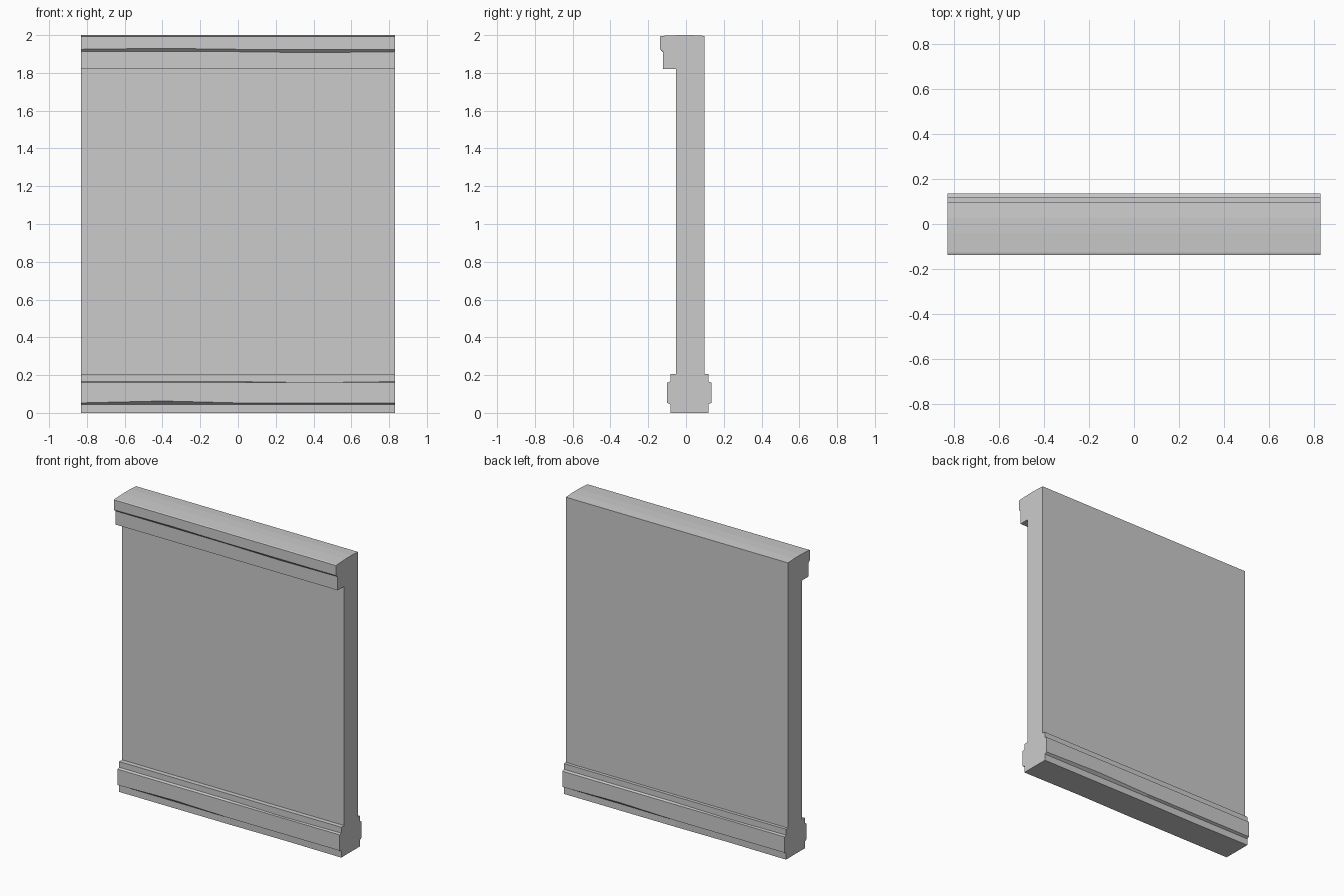
import bpy
import bmesh

cube = bpy.data.objects.get("Cube")
if cube:
    bpy.data.objects.remove(cube, do_unlink=True)

stone = bpy.data.materials.new("grey stone")
stone.use_nodes = True
stone.diffuse_color = (0.6, 0.6, 0.6, 1)
stone.node_tree.nodes["Principled BSDF"].inputs["Base Color"].default_value = (0.6, 0.6, 0.6, 1)

HALF = 0.83
STATIONS = (-HALF, -0.4, 0, 0.4, HALF)


def sweep(name, profile, chips=()):
    """Sweep a (y, z) profile along x; chips are (station, point, dy, dz)."""
    bm = bmesh.new()
    rings = []
    for s, x in enumerate(STATIONS):
        ring = [list(p) for p in profile]
        for station, point, dy, dz in chips:
            if station == s:
                ring[point][0] += dy
                ring[point][1] += dz
        rings.append([bm.verts.new((x, y, z)) for y, z in ring])
    n = len(profile)
    for a, b in zip(rings, rings[1:]):
        for i in range(n):
            j = (i + 1) % n
            bm.faces.new((a[i], a[j], b[j], b[i]))
    bm.faces.new(rings[0])
    bm.faces.new(rings[-1])
    bmesh.ops.recalc_face_normals(bm, faces=bm.faces)
    mesh = bpy.data.meshes.new(name)
    bm.to_mesh(mesh)
    bm.free()
    mesh.materials.append(stone)
    obj = bpy.data.objects.new(name, mesh)
    bpy.context.collection.objects.link(obj)
    return obj


# Whole wall section: stepped base, plain panel and overhanging cap
base_front = [(-0.083, 0), (-0.083, 0.045), (-0.1, 0.053), (-0.1, 0.16),
              (-0.083, 0.166), (-0.083, 0.205), (-0.052, 0.205)]
cap = [(-0.052, 1.82), (-0.121, 1.82), (-0.121, 1.912), (-0.137, 1.925),
       (-0.137, 1.993), (-0.128, 1.996), (-0.04, 2), (0.03, 2), (0.097, 1.996)]
# The rear of the base mirrors the front about the panel centre
MIDDLE = 0.0175
base_back = [(2 * MIDDLE - y, z) for y, z in reversed(base_front)]
base_back[0] = (0.097, 0.205)
profile = base_front + cap + base_back

# Worn spots along the moulding edges, repeated on the rear of the base
last = len(profile) - 1
wear = [(1, 2, 0, 0.01), (3, 4, 0, -0.006), (3, 0, 0.004, 0.0),
        (1, 10, 0, 0.005), (3, 9, 0, -0.005)]
wear += [(4 - s, last - p, -dy, dz) for s, p, dy, dz in wear if p < 7]
sweep("wall_panel", profile, wear)
